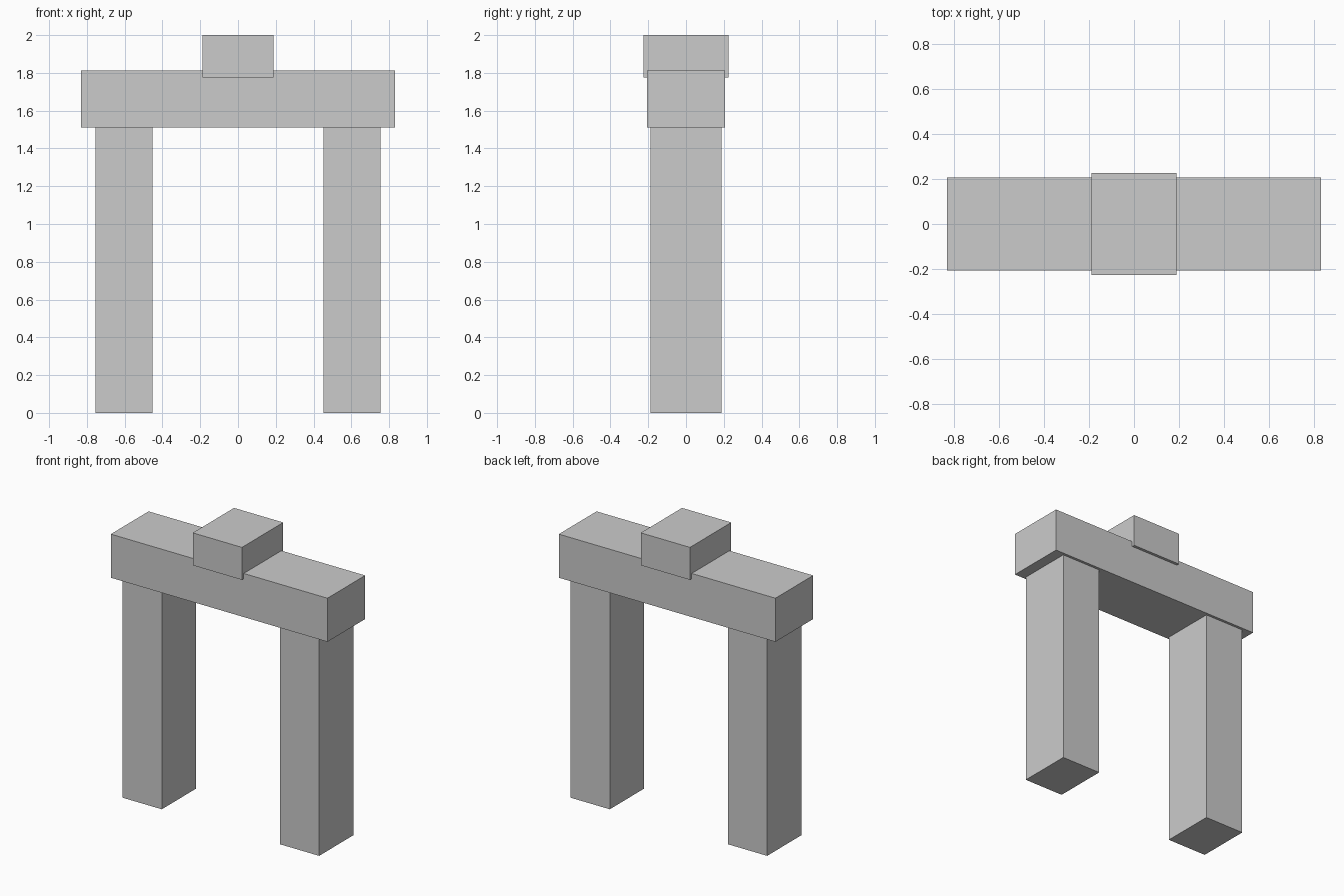
import bpy

if "Cube" in bpy.data.objects:
    bpy.data.objects.remove(bpy.data.objects["Cube"])


def block(name, x, z_bottom, width, depth, height):
    """Box resting at z_bottom, centred on y = 0."""
    bpy.ops.mesh.primitive_cube_add(size=1, location=(x, 0, z_bottom + height / 2))
    obj = bpy.context.object
    obj.name = name
    obj.scale = (width, depth, height)
    bpy.ops.object.transform_apply(location=False, rotation=False, scale=True)
    return obj


POST_HEIGHT = 1.51

# Two upright posts
for side, x in (("left", -0.603), ("right", 0.603)):
    block(f"{side}_post", x, 0, 0.302, 0.377, POST_HEIGHT)

# Lintel across the posts
block("lintel", 0, POST_HEIGHT, 1.66, 0.413, 0.302)

# Capstone, slightly sunk into the lintel
block("capstone", 0, 1.775, 0.377, 0.452, 0.225)
